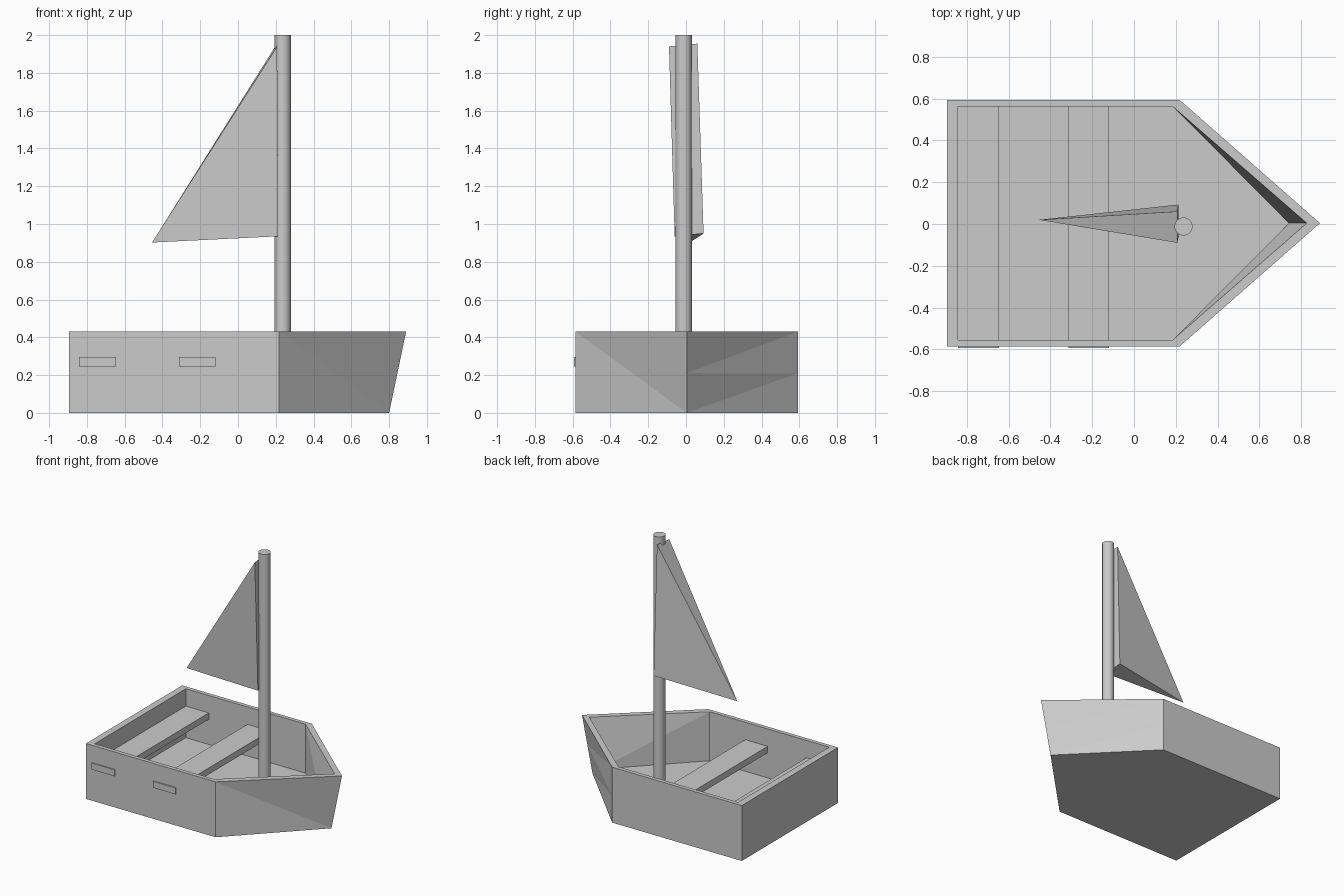
import bpy
import bmesh
from mathutils import Vector

cube = bpy.data.objects.get("Cube")
if cube:
    bpy.data.objects.remove(cube, do_unlink=True)

# One plain material
grey = bpy.data.materials.new("light_grey")
grey.use_nodes = True
colour = (0.6, 0.6, 0.6, 1)
grey.diffuse_color = colour
grey.node_tree.nodes["Principled BSDF"].inputs["Base Color"].default_value = colour

MID_Y = 0.004


def finish(bm, name):
    mesh = bpy.data.meshes.new(name)
    bm.to_mesh(mesh)
    bm.free()
    mesh.materials.append(grey)
    obj = bpy.data.objects.new(name, mesh)
    bpy.context.collection.objects.link(obj)
    return obj


def ring(bm, stern, shoulder, tip, half, z):
    """Five-sided boat outline, counter-clockwise from above."""
    points = [(stern, -half), (shoulder, -half), (tip, 0), (shoulder, half), (stern, half)]
    return [bm.verts.new((x, y + MID_Y, z)) for x, y in points]


def box(name, x0, x1, y0, y1, z0, z1):
    bm = bmesh.new()
    bmesh.ops.create_cube(bm, size=1)
    low, high = Vector((x0, y0, z0)), Vector((x1, y1, z1))
    for v in bm.verts:
        v.co = (low + high) / 2 + v.co * (high - low)
    return finish(bm, name)


# Hull: outer skin, gunwale, inner skin and floor
bm = bmesh.new()
keel = ring(bm, -0.895, 0.218, 0.80, 0.59, 0)
rim = ring(bm, -0.895, 0.218, 0.89, 0.59, 0.43)
inner_rim = ring(bm, -0.842, 0.185, 0.827, 0.559, 0.43)
floor = ring(bm, -0.842, 0.185, 0.741, 0.559, 0.05)
rings = [keel, rim, inner_rim, floor]
panels = {}
for k in range(3):
    a, b = rings[k], rings[k + 1]
    for i in range(5):
        j = (i + 1) % 5
        panels[k, i] = bm.faces.new((a[i], a[j], b[j], b[i]))
bm.faces.new(floor)
bm.faces.new(keel[::-1])

# Creases across the twisted bow panels
bmesh.utils.face_split(panels[0, 1], rim[1], keel[2])
bmesh.utils.face_split(panels[2, 1], inner_rim[1], floor[2])
bmesh.utils.face_split(panels[2, 2], inner_rim[3], floor[2])
mids = []
for i in (2, 3):
    edge = bm.edges.get((keel[i], rim[i]))
    mids.append(bmesh.utils.edge_split(edge, keel[i], 0.49)[1])
tip_mid, shoulder_mid = mids
for a, b in ((tip_mid, shoulder_mid), (rim[3], tip_mid), (shoulder_mid, keel[2])):
    face = next(f for f in a.link_faces if b in f.verts)
    bmesh.utils.face_split(face, a, b)
finish(bm, "hull")

# Benches, their right ends just showing through the hull side
box("stern_bench", -0.842, -0.645, -0.594, 0.575, 0.245, 0.295)
box("middle_bench", -0.313, -0.12, -0.594, 0.575, 0.245, 0.295)

# Mast
bpy.ops.mesh.primitive_cylinder_add(vertices=32, radius=0.043, depth=1.95,
                                    location=(0.237, -0.012, 1.025))
mast = bpy.context.object
mast.name = "mast"
mast.data.materials.append(grey)
bpy.ops.object.shade_smooth_by_angle()

# Sail: a slanted wedge tapering to one point astern
bm = bmesh.new()
luff = [bm.verts.new(p) for p in ((0.213, -0.06, 0.935), (0.213, 0.093, 0.95),
                                  (0.207, 0.06, 1.955), (0.207, -0.09, 1.94))]
clew = bm.verts.new((-0.455, 0.02, 0.902))
bm.faces.new(luff)
for i in range(4):
    bm.faces.new((luff[(i + 1) % 4], luff[i], clew))
bmesh.ops.recalc_face_normals(bm, faces=bm.faces)
finish(bm, "sail")
